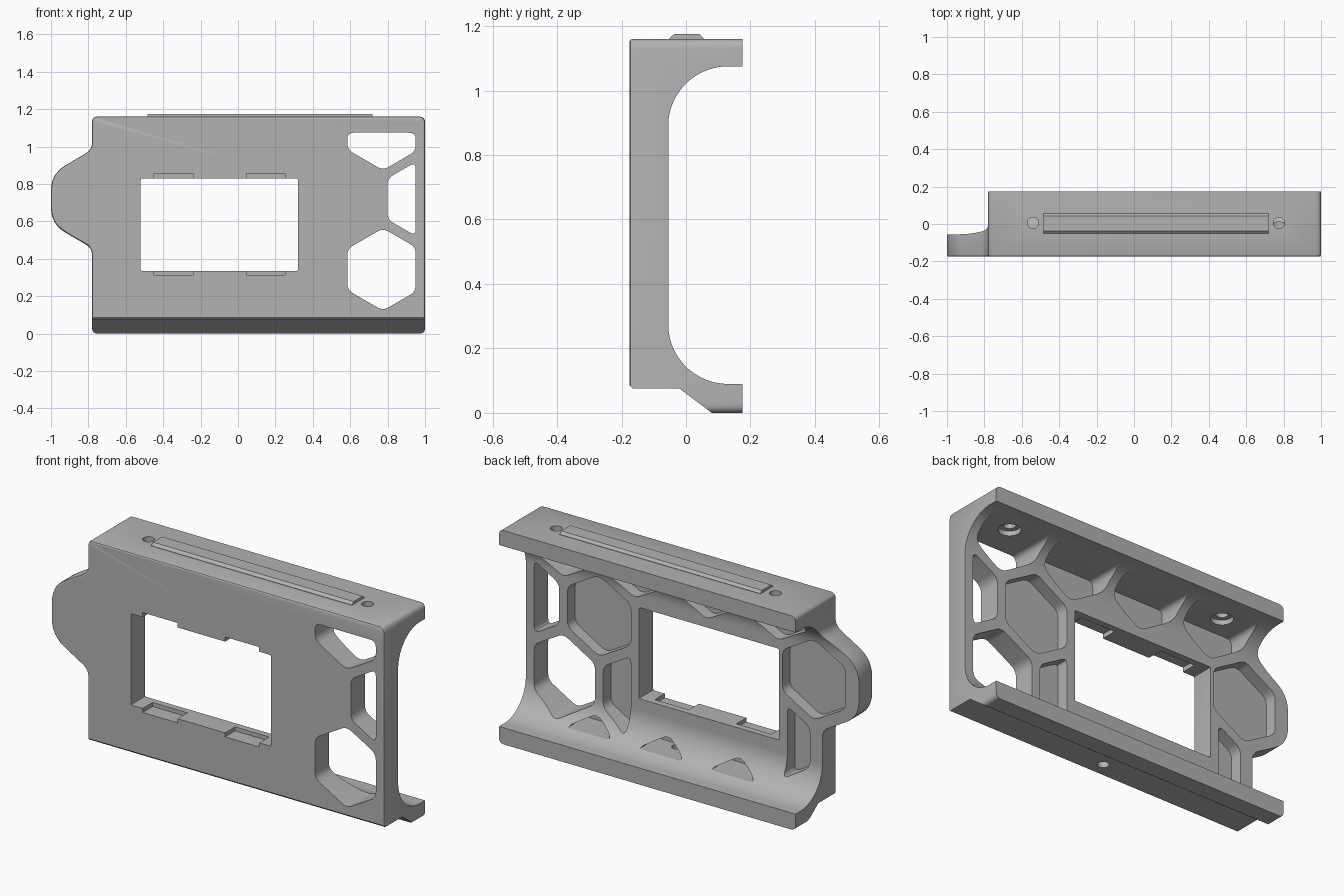
import bpy, bmesh, math
from mathutils import Vector

if "Cube" in bpy.data.objects:
    bpy.data.objects.remove(bpy.data.objects["Cube"])

grey = bpy.data.materials.new("plain grey")
grey.diffuse_color = (0.45, 0.45, 0.45, 1)
grey.use_nodes = True
grey.node_tree.nodes["Principled BSDF"].inputs["Base Color"].default_value = grey.diffuse_color


def rounded(points, radii, steps=6):
    """Round every corner; each radius is the cut-back length along the edges."""
    out, n = [], len(points)
    if not isinstance(radii, (list, tuple)):
        radii = [radii] * n
    for i, p in enumerate(points):
        p = Vector(p)
        a, b = Vector(points[i - 1]) - p, Vector(points[(i + 1) % n]) - p
        if radii[i] == 0:
            out.append(p)
            continue
        s = p + a.normalized() * min(radii[i], a.length * 0.45)
        e = p + b.normalized() * min(radii[i], b.length * 0.45)
        for k in range(steps + 1):
            t = k / steps
            out.append(s * (1 - t) ** 2 + p * 2 * t * (1 - t) + e * t * t)
    return out


def loft(name, rings):
    """Closed solid through matching rings of 3D points."""
    bm = bmesh.new()
    loops = [[bm.verts.new(v) for v in r] for r in rings]
    n = len(loops[0])
    bm.faces.new(loops[0])
    bm.faces.new(loops[-1])
    for a, b in zip(loops, loops[1:]):
        for i in range(n):
            j = (i + 1) % n
            bm.faces.new((a[i], a[j], b[j], b[i]))
    bmesh.ops.recalc_face_normals(bm, faces=bm.faces)
    mesh = bpy.data.meshes.new(name)
    bm.to_mesh(mesh)
    bm.free()
    mesh.materials.append(grey)
    obj = bpy.data.objects.new(name, mesh)
    bpy.context.collection.objects.link(obj)
    return obj


def prism_y(name, outline, y0, y1):
    return loft(name, [[(x, y, z) for x, z in outline] for y in (y0, y1)])


def boolean(target, tool, operation):
    mod = target.modifiers.new("cut", 'BOOLEAN')
    mod.operation, mod.object, mod.solver = operation, tool, 'EXACT'
    bpy.context.view_layer.objects.active = target
    bpy.ops.object.modifier_apply(modifier=mod.name)
    bpy.data.objects.remove(tool)


def clip(poly, axis, limit, keep_less):
    """Clip a convex polygon against an axis-aligned line."""
    sign, out = (1 if keep_less else -1), []
    for i, p in enumerate(poly):
        q = poly[(i + 1) % len(poly)]
        dp, dq = sign * (limit - p[axis]), sign * (limit - q[axis])
        if dp >= 0:
            out.append(p)
        if dp * dq < 0:
            out.append(p.lerp(q, dp / (dp - dq)))
    return out


def box(x0, x1, z0, z1):
    return [(x0, z0), (x1, z0), (x1, z1), (x0, z1)]


def cylinder_z(x, y, z0, z1, r0, r1):
    ring = [math.tau * k / 32 for k in range(32)]
    return loft("drill", [[(x + r * math.cos(a), y + r * math.sin(a), z) for a in ring]
                          for z, r in ((z0, r0), (z1, r1))])


# Channel-shaped cross-section (y, z) with two quarter-round inner fillets
R = 0.185
arc = [math.pi / 2 * k / 24 for k in range(25)]
section = [(-0.2, 0.11), (-0.2, 1.25), (0.175, 1.25), (0.175, 1.075)]
section += [(0.13 - R * math.sin(a), 0.89 + R * math.cos(a)) for a in arc]
section += [(0.13 - R * math.cos(a), 0.275 - R * math.sin(a)) for a in arc]
section += [(0.175, 0.09), (0.175, -0.05), (0.147, -0.05), (-0.02, 0.075), (-0.165, 0.075)]
body = loft("mount_body", [[(x, y, z) for y, z in section] for x in (-1.1, 1.1)])

# Front silhouette with side tab and softened front edge
outline = rounded([(-0.78, 0), (1, 0), (1, 1.16), (-0.78, 1.16), (-0.78, 0.983),
                   (-1, 0.855), (-1, 0.585), (-0.78, 0.457)],
                  [0.03, 0.03, 0.03, 0.03, 0.04, 0.09, 0.09, 0.04])
rings = []
for y, inset in ((-0.175, 0.009), (-0.172, 0.003), (-0.165, 0), (0.3, 0)):
    rings.append([(x * (1 - inset), y, 0.6 + (z - 0.6) * (1 - inset * 1.5)) for x, z in outline])
boolean(body, loft("silhouette", rings), 'INTERSECT')

# Honeycomb cells: centre, floor depth, clip limits (axis, limit, keep below)
THROUGH, BLIND = -0.3, -0.12
rim, ceiling, floor = (0, 0.95, True), (1, 1.074, True), (1, 0.115, False)
cells = [(0.775, 0.343, THROUGH, [rim]), (0.99, 0.72, THROUGH, [rim]),
         (0.775, 1.094, THROUGH, [rim, ceiling]),
         (0.56, 0.72, BLIND, []), (-0.73, 0.72, BLIND, []),
         (0.345, 0.343, BLIND, [(0, 0.37, False)]),
         (-0.515, 0.343, BLIND, [(0, -0.57, True)])]
cells += [(x, 1.094, BLIND, [ceiling]) for x in (0.345, -0.085, -0.515)]
cells += [(x, -0.026, BLIND, [floor]) for x in (0.56, 0.13, -0.30)]
for cx, cz, depth, limits in cells:
    hexagon = [Vector((cx + 0.22 * math.sin(k * math.pi / 3),
                       cz + 0.22 * math.cos(k * math.pi / 3))) for k in range(6)]
    for limit in limits:
        hexagon = clip(hexagon, *limit)
    boolean(body, prism_y("cell", rounded(hexagon, 0.035), depth, 0.4), 'DIFFERENCE')

# Screen window with four clip notches open to the front
boolean(body, prism_y("window", rounded(box(-0.52, 0.32, 0.335, 0.83), 0.008, 2), -0.3, 0.3),
        'DIFFERENCE')
for x0, x1 in ((-0.45, -0.24), (0.045, 0.25)):
    for z0, z1 in ((0.313, 0.4), (0.77, 0.855)):
        boolean(body, prism_y("notch", box(x0, x1, z0, z1), -0.3, -0.09), 'DIFFERENCE')

# Screw holes: two countersunk in the top, one underneath
for x in (-0.54, 0.775):
    boolean(body, cylinder_z(x, 0.005, 1.0, 1.3, 0.03, 0.03), 'DIFFERENCE')
    boolean(body, cylinder_z(x, 0.005, 1.06, 1.1, 0.055, 0.055), 'DIFFERENCE')
boolean(body, cylinder_z(0.115, -0.09, -0.1, 0.14, 0.028, 0.028), 'DIFFERENCE')

# Raised rail on the top face
rail_section = [(-0.052, 1.155), (-0.052, 1.162), (-0.037, 1.175),
                (0.042, 1.175), (0.055, 1.162), (0.055, 1.155)]
rail = loft("top_rail", [[(x, y, z) for y, z in rail_section] for x in (-0.485, 0.72)])

# Smooth the curved surfaces, keep the edges crisp
bpy.ops.object.select_all(action='DESELECT')
for obj in (body, rail):
    obj.select_set(True)
bpy.context.view_layer.objects.active = body
bpy.ops.object.shade_smooth_by_angle(angle=math.radians(25))
